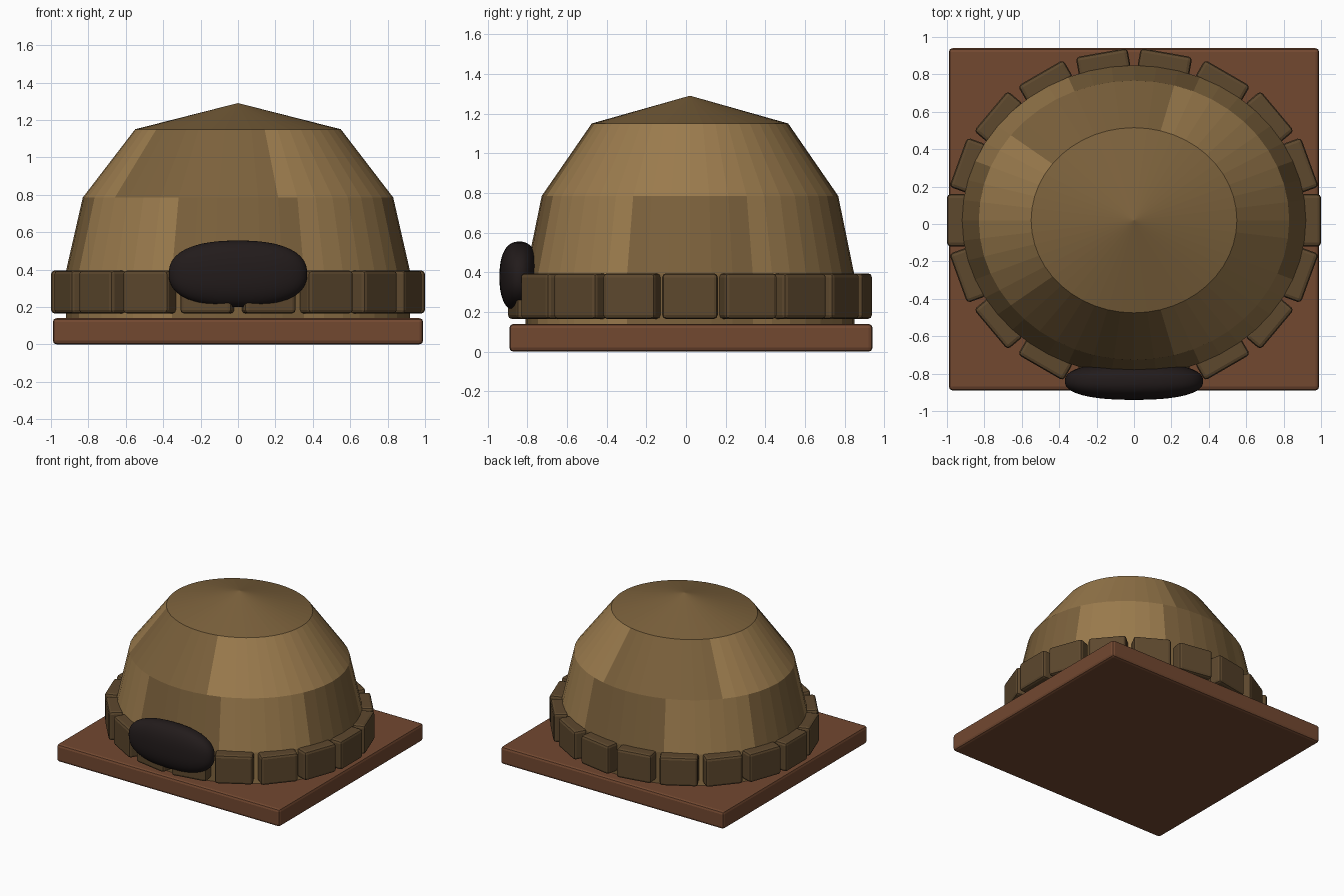
import bpy, bmesh, math
from mathutils import Matrix

if "Cube" in bpy.data.objects:
    bpy.data.objects.remove(bpy.data.objects["Cube"])

def material(name, rgb):
    m = bpy.data.materials.new(name)
    m.diffuse_color = (*rgb, 1)
    m.use_nodes = True
    m.node_tree.nodes["Principled BSDF"].inputs["Base Color"].default_value = m.diffuse_color
    return m

EARTH = material("earth", (0.17, 0.065, 0.03))
LIGHT = material("light_hide", (0.33, 0.20, 0.075))
DARK = material("dark_hide", (0.20, 0.12, 0.045))
STONE = material("stone", (0.11, 0.065, 0.027))
SOOT = material("soot", (0.016, 0.011, 0.011))

def finish(name, bm, *mats):
    bmesh.ops.recalc_face_normals(bm, faces=bm.faces)
    me = bpy.data.meshes.new(name)
    bm.to_mesh(me)
    bm.free()
    for m in mats:
        me.materials.append(m)
    ob = bpy.data.objects.new(name, me)
    bpy.context.collection.objects.link(ob)
    return ob

def block(name, loc, size, angle, bevel, mat):
    bm = bmesh.new()
    bmesh.ops.create_cube(bm, size=1, matrix=Matrix.Diagonal((*size, 1)))
    ob = finish(name, bm, mat)
    ob.location = loc
    ob.rotation_euler.z = angle
    mod = ob.modifiers.new("soft_edges", 'BEVEL')
    mod.width = bevel
    mod.segments = 2
    return ob

CY = 0.02  # dome centre in y

# square ground slab
block("base_slab", (0, 0.025, 0.07), (1.98, 1.83, 0.14), 0, 0.02, EARTH)

# faceted oval dome with alternating panels: 8 around the wall, 5 around the roof
N = 48
profile = [(0.92, 0.12), (0.92, 0.39), (0.83, 0.785), (0.55, 1.15)]
bm = bmesh.new()
rings = [[bm.verts.new((r * math.cos(i * math.tau / N),
                        CY + 0.9 * r * math.sin(i * math.tau / N), z))
          for i in range(N)] for r, z in profile]
apex = bm.verts.new((0, CY, 1.29))
for i in range(N):
    j = (i + 1) % N
    for k in range(3):
        f = bm.faces.new((rings[k][i], rings[k][j], rings[k + 1][j], rings[k + 1][i]))
        if k < 2:
            f.material_index = ((i + 3) * 8 // N + 1) % 2
        else:
            f.material_index = int((i + 0.5) * 5 / N) % 2
    f = bm.faces.new((rings[3][i], rings[3][j], apex))
    f.material_index = 1
bm.faces.new(rings[0][::-1])
finish("dome", bm, LIGHT, DARK)

# ring of foundation stones
for i in range(18):
    a = math.radians(20 * i)
    block(f"foundation_stone_{i + 1}",
          (0.945 * math.cos(a), CY + 0.855 * math.sin(a), 0.28),
          (0.11, 0.28, 0.23), a, 0.02, STONE)

# dark rounded entrance
bm = bmesh.new()
bmesh.ops.create_uvsphere(bm, u_segments=48, v_segments=24, radius=1)
P = 2.4
for v in bm.verts:
    v.co /= sum(abs(c) ** P for c in v.co) ** (1 / P)
    v.co.x *= 0.37
    v.co.y *= 0.10
    v.co.z *= 0.178
for f in bm.faces:
    f.smooth = True
door = finish("entrance", bm, SOOT)
door.location = (0, -0.84, 0.377)
